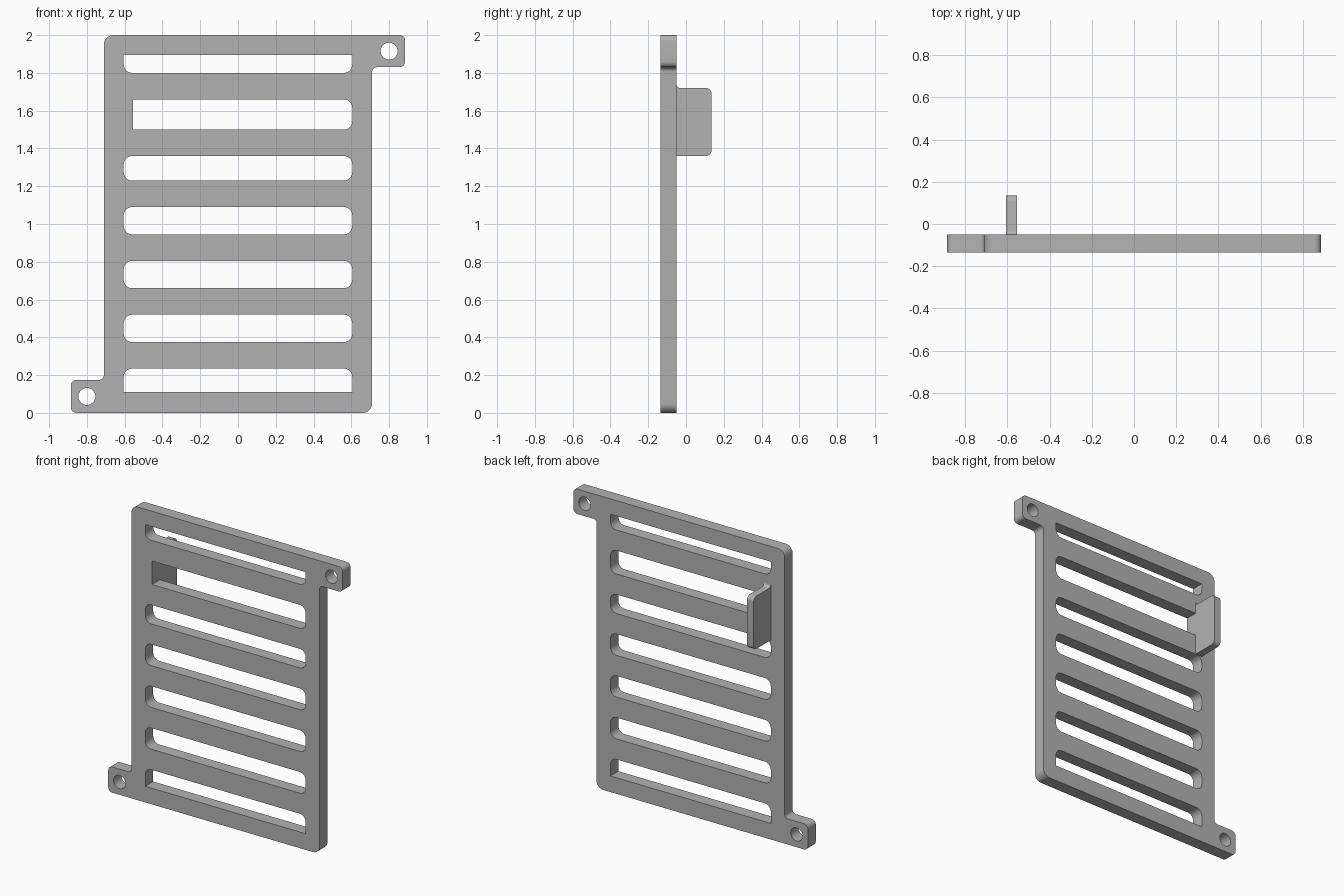
import bpy
import math
from mathutils import Vector, Matrix

cube = bpy.data.objects.get("Cube")
if cube:
    bpy.data.objects.remove(cube, do_unlink=True)

grey = bpy.data.materials.new("plain grey")
grey.use_nodes = True
colour = (0.45, 0.45, 0.45, 1)
grey.diffuse_color = colour
grey.node_tree.nodes["Principled BSDF"].inputs["Base Color"].default_value = colour


def rounded(corners, steps=8):
    """Outline through (u, v, radius) corners, each right angle replaced by an arc."""
    points = []
    for i, (u, v, r) in enumerate(corners):
        c = Vector((u, v))
        if r == 0:
            points.append(c)
            continue
        a = (Vector(corners[i - 1][:2]) - c).normalized() * r
        b = (Vector(corners[(i + 1) % len(corners)][:2]) - c).normalized() * r
        for k in range(steps + 1):
            t = math.pi / 2 * k / steps
            points.append(c + a * (1 - math.sin(t)) + b * (1 - math.cos(t)))
    return points


def circle(u, v, r, n=32):
    return [Vector((u + r * math.cos(2 * math.pi * k / n),
                    v + r * math.sin(2 * math.pi * k / n))) for k in range(n)]


def extrude_profile(name, loops, thickness, matrix):
    """Filled profile (later loops are holes) extruded evenly about its plane."""
    curve = bpy.data.curves.new(name, "CURVE")
    curve.dimensions = "2D"
    curve.fill_mode = "BOTH"
    curve.extrude = thickness / 2
    for loop in loops:
        spline = curve.splines.new("POLY")
        spline.points.add(len(loop) - 1)
        for point, p in zip(spline.points, loop):
            point.co = (p.x, p.y, 0, 1)
        spline.use_cyclic_u = True
    curve.materials.append(grey)
    obj = bpy.data.objects.new(name, curve)
    bpy.context.collection.objects.link(obj)
    obj.matrix_world = matrix
    bpy.ops.object.select_all(action="DESELECT")
    obj.select_set(True)
    bpy.context.view_layer.objects.active = obj
    bpy.ops.object.convert(target="MESH")
    bpy.ops.object.shade_smooth_by_angle(angle=math.radians(30))
    return obj


# Slatted plate with a mounting ear at two opposite corners
body, ear = 0.71, 0.885
outline = rounded([
    (-ear, 0, 0.03), (body, 0, 0.05), (body, 1.83, 0.025), (ear, 1.83, 0.03),
    (ear, 2, 0.03), (-body, 2, 0.05), (-body, 0.175, 0.025), (-ear, 0.175, 0.03)])

# Slots: left edge, bottom, top, then radii at lower left, lower right, upper right, upper left
R = 0.045
full = (R, R, R, R)
slots = [
    (-0.605, 0.11, 0.235, (0, 0, R, R)),
    (-0.605, 0.375, 0.52, full),
    (-0.605, 0.66, 0.805, full),
    (-0.605, 0.945, 1.09, full),
    (-0.605, 1.23, 1.36, full),
    (-0.555, 1.50, 1.66, (0, R, R, 0)),
    (-0.605, 1.80, 1.895, (R, R, 0, 0)),
]
loops = [outline]
for left, low, high, r in slots:
    loops.append(rounded([(left, low, r[0]), (0.605, low, r[1]),
                          (0.605, high, r[2]), (left, high, r[3])]))
loops += [circle(-0.8, 0.087, 0.045), circle(0.8, 1.915, 0.045)]
upright = Matrix.Rotation(math.pi / 2, 4, "X")
extrude_profile("slatted_plate", loops, 0.085,
                Matrix.Translation((0, -0.0925, 0)) @ upright)

# Rear tab, filleted into the plate at its top edge
profile = rounded([(-0.05, 1.36, 0), (0.135, 1.36, 0.03), (0.135, 1.72, 0.03),
                   (-0.03, 1.72, 0.02), (-0.03, 1.74, 0), (-0.05, 1.74, 0)])
# Reshape the fillet so it ends flush on the plate face
profile = [Vector((-0.05 + (p.x + 0.03), p.y)) if p.x < 0 and 1.72 < p.y < 1.7401 else p
           for p in profile]
profile = [p for i, p in enumerate(profile) if (p - profile[i - 1]).length > 1e-4]
sideways = Matrix(((0, 0, 1, 0), (1, 0, 0, 0), (0, 1, 0, 0), (0, 0, 0, 1)))
extrude_profile("rear_tab", [profile], 0.05,
                Matrix.Translation((-0.58, 0, 0)) @ sideways)
